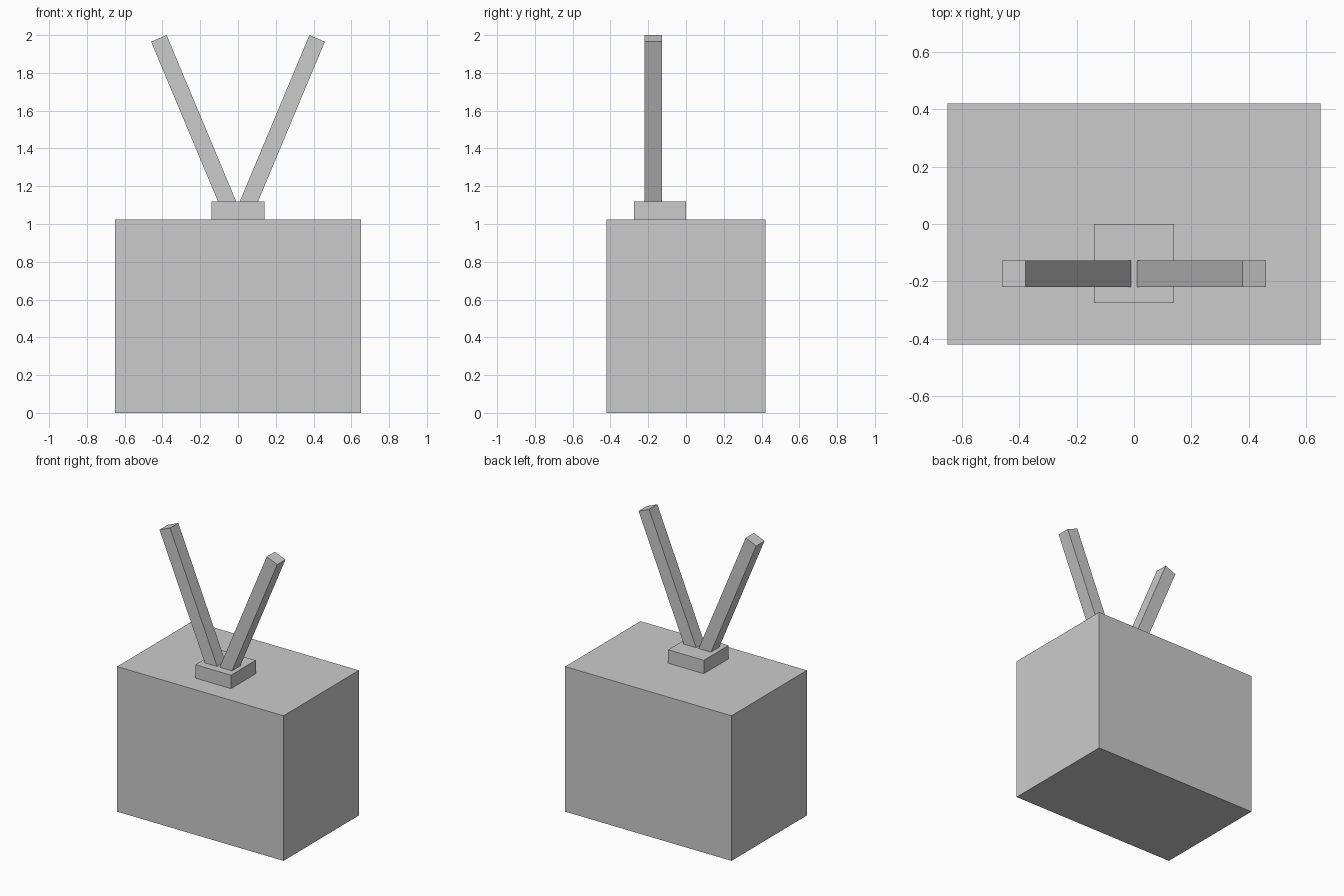
import bpy
import math

if "Cube" in bpy.data.objects:
    bpy.data.objects.remove(bpy.data.objects["Cube"])


def box(name, center, size, tilt=0.0):
    bpy.ops.mesh.primitive_cube_add(size=1, location=center)
    ob = bpy.context.object
    ob.name = name
    ob.scale = size
    bpy.ops.object.transform_apply(location=False, rotation=False, scale=True)
    ob.rotation_euler.y = tilt
    return ob


# Main cabinet
box("cabinet", (0, 0, 0.5125), (1.30, 0.84, 1.025))

# Small block carrying the antennas
box("antenna_base", (0, -0.138, 1.0725), (0.278, 0.276, 0.095))

# Pair of rods leaning outward in a V
TILT = math.radians(22.7)
for side, label in ((-1, "left"), (1, "right")):
    box(f"{label}_antenna", (side * 0.235, -0.173, 1.543),
        (0.089, 0.092, 0.953), side * TILT)
